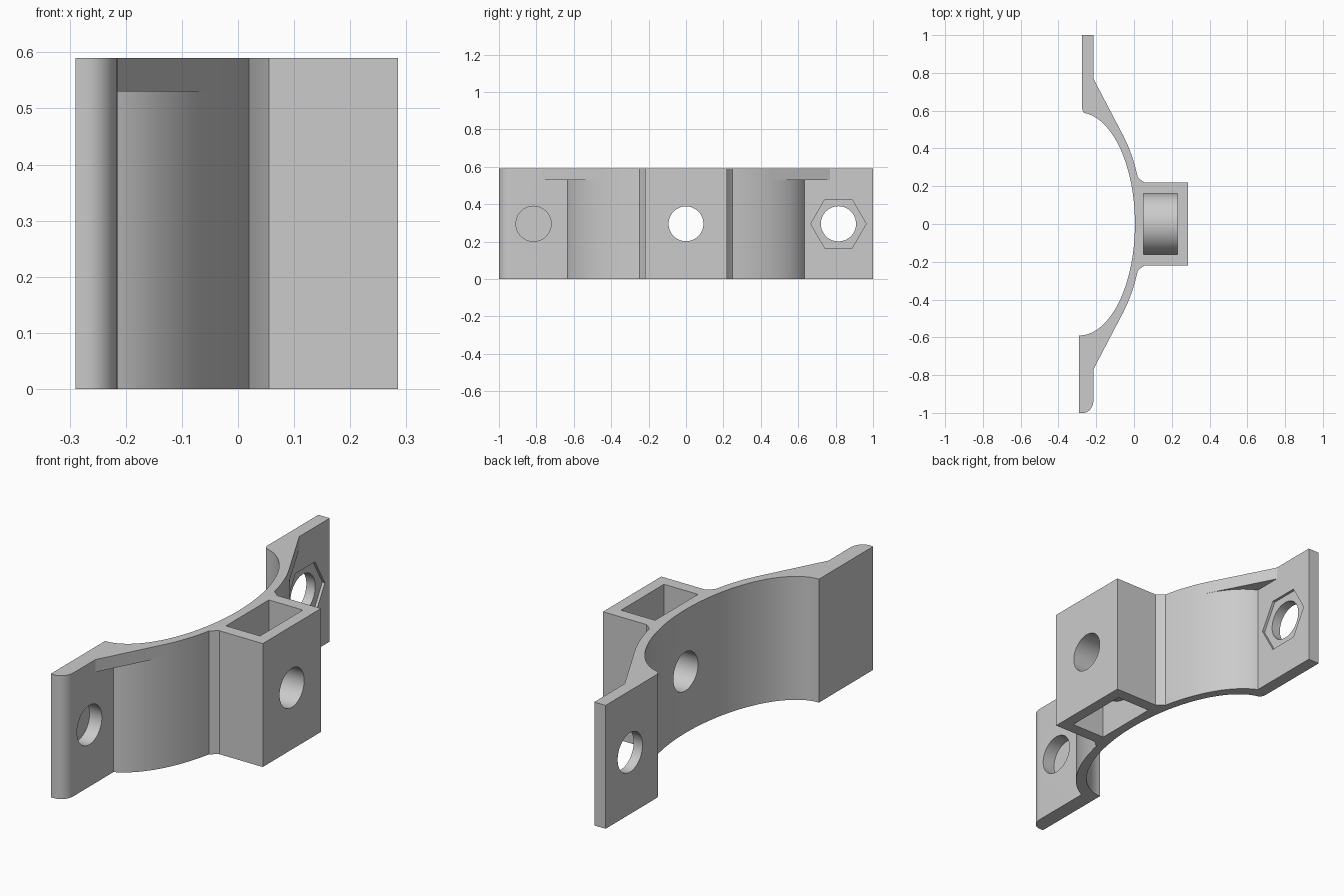
import bpy, bmesh
from math import sin, cos, radians, pi
from mathutils import Matrix

cube = bpy.data.objects.get("Cube")
if cube:
    bpy.data.objects.remove(cube, do_unlink=True)

HEIGHT = 0.59
MID = HEIGHT / 2
CENTRE = -0.29            # x of the arch centre

grey = bpy.data.materials.new("plain grey")
grey.use_nodes = True
grey.diffuse_color = (0.6, 0.6, 0.6, 1)
grey.node_tree.nodes["Principled BSDF"].inputs["Base Color"].default_value = grey.diffuse_color


def add_object(name, bm):
    bmesh.ops.recalc_face_normals(bm, faces=bm.faces)
    mesh = bpy.data.meshes.new(name)
    bm.to_mesh(mesh)
    bm.free()
    mesh.materials.append(grey)
    ob = bpy.data.objects.new(name, mesh)
    bpy.context.collection.objects.link(ob)
    return ob


def prism(name, points, z0, z1):
    bm = bmesh.new()
    face = bm.faces.new([bm.verts.new((x, y, z0)) for x, y in points])
    new = bmesh.ops.extrude_face_region(bm, geom=[face])["geom"]
    verts = [v for v in new if isinstance(v, bmesh.types.BMVert)]
    bmesh.ops.translate(bm, verts=verts, vec=(0, 0, z1 - z0))
    return add_object(name, bm)


def rod(name, x0, x1, y, radius, sides=64):
    # round or hexagonal bar lying along x
    bm = bmesh.new()
    place = Matrix.Translation(((x0 + x1) / 2, y, MID)) @ Matrix.Rotation(pi / 2, 4, "Y")
    bmesh.ops.create_cone(bm, cap_ends=True, segments=sides, radius1=radius,
                          radius2=radius, depth=x1 - x0, matrix=place)
    return add_object(name, bm)


def rect(x0, x1, y0, y1):
    return [(x0, y0), (x1, y0), (x1, y1), (x0, y1)]


def arc(rx, ry, a0, a1, steps, cx=CENTRE, cy=0):
    angles = [radians(a0 + (a1 - a0) * i / steps) for i in range(steps + 1)]
    return [(cx + rx * cos(a), cy + ry * sin(a)) for a in angles]


def combine(target, other, operation):
    mod = target.modifiers.new(other.name, "BOOLEAN")
    mod.object, mod.operation, mod.solver = other, operation, "EXACT"
    bpy.context.view_layer.objects.active = target
    bpy.ops.object.modifier_apply(modifier=mod.name)
    bpy.data.objects.remove(other, do_unlink=True)


# Arched strap with two flanges and the square block, as one outline
outer = arc(0.335, 0.65, 22.5, 77.1, 24)
corner = arc(0.055, 0.065, 0, -90, 10, cx=-0.27, cy=-0.935)
outline = ([(0.285, -0.22), (0.285, 0.22), (0.055, 0.22), (0.038, 0.232)]
           + outer
           + [(-0.215, 1), (-0.275, 1), (-0.275, 0.61), (-0.268, 0.595)]
           + arc(0.295, 0.59, 85, -90, 64)
           + [(CENTRE, -1)] + corner[::-1]
           + [(x, -y) for x, y in outer[::-1]]
           + [(0.038, -0.232), (0.055, -0.22)])
bracket = prism("clamp_bracket", outline, 0, HEIGHT)

# Thin gusset webs along the top edge
web = [(-0.215, 0.77), (-0.24, 0.77), (-0.24, 0.62),
       (-0.14, 0.545), (-0.07, 0.45), (-0.054, 0.462)]
for side in (1, -1):
    combine(bracket, prism("gusset", [(x, side * y) for x, y in web], 0.53, HEIGHT), "UNION")

# Hollow block with a round sleeve running across it
combine(bracket, prism("pocket", rect(0.05, 0.23, -0.162, 0.162), -0.1, 0.7), "DIFFERENCE")
combine(bracket, rod("sleeve", 0.04, 0.24, 0, 0.161), "UNION")
combine(bracket, rod("centre_bore", -0.1, 0.4, 0, 0.093), "DIFFERENCE")

# Flange holes: a blind one at the front, a through one with a nut seat behind
combine(bracket, rod("blind_hole", -0.28, -0.1, -0.815, 0.094), "DIFFERENCE")
combine(bracket, rod("through_hole", -0.4, -0.1, 0.815, 0.094), "DIFFERENCE")
combine(bracket, rod("nut_seat", -0.228, -0.1, 0.815, 0.148, 6), "DIFFERENCE")

# Smooth curves, sharp edges
bpy.ops.object.select_all(action="DESELECT")
bracket.select_set(True)
bpy.context.view_layer.objects.active = bracket
bpy.ops.object.shade_smooth_by_angle(angle=radians(25))
